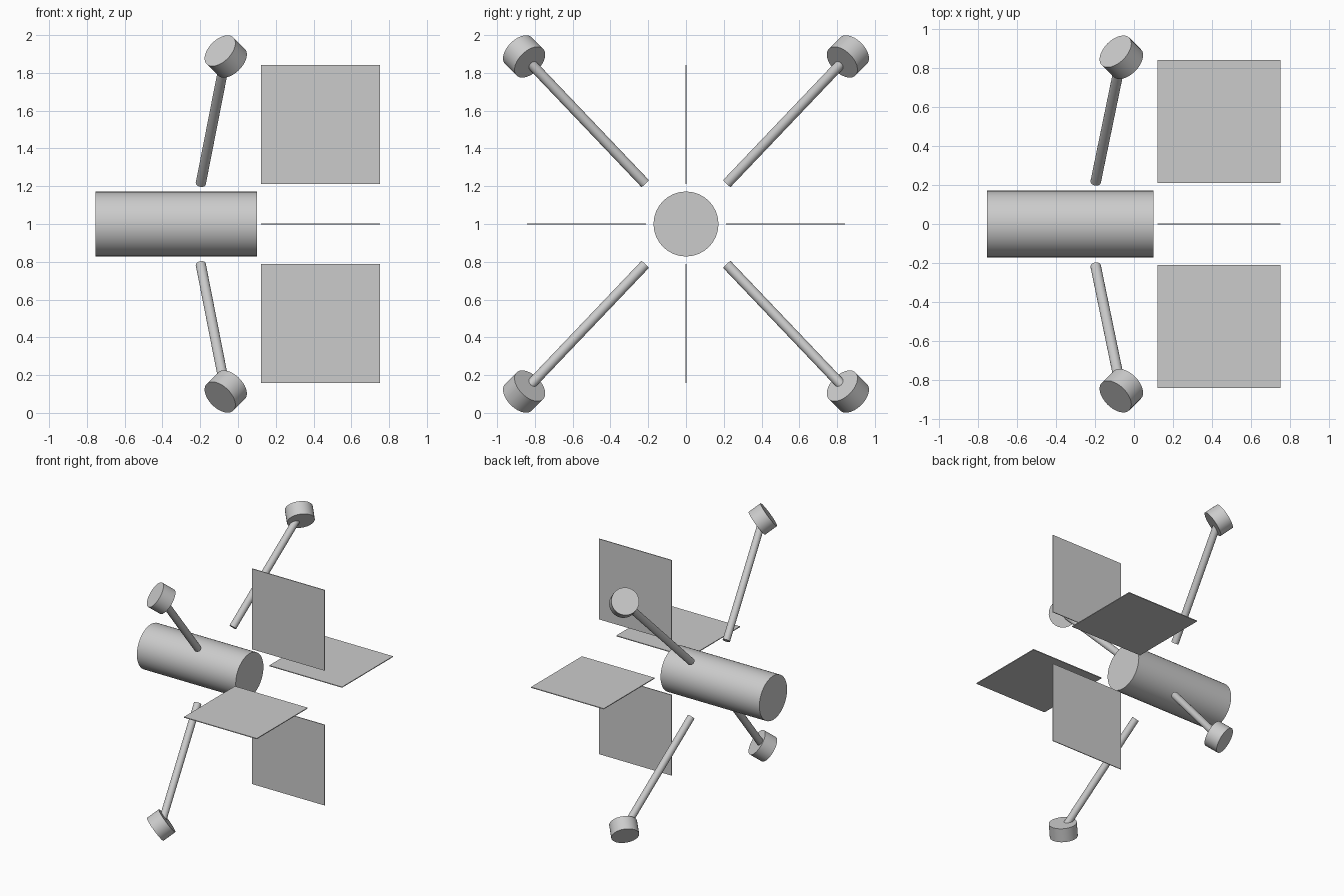
import bpy
from mathutils import Vector

cube = bpy.data.objects.get("Cube")
if cube:
    bpy.data.objects.remove(cube, do_unlink=True)

grey = bpy.data.materials.new("light grey")
grey.use_nodes = True
colour = (0.6, 0.6, 0.6, 1)
grey.diffuse_color = colour
grey.node_tree.nodes["Principled BSDF"].inputs["Base Color"].default_value = colour

CENTRE = Vector((0, 0, 1))


def finish(name):
    obj = bpy.context.object
    obj.name = name
    obj.data.materials.append(grey)
    return obj


def rod(name, start, end, radius):
    """Smooth capped cylinder between two points given relative to the hub."""
    axis = end - start
    bpy.ops.mesh.primitive_cylinder_add(
        vertices=32, radius=radius, depth=axis.length,
        location=CENTRE + (start + end) / 2,
        rotation=axis.to_track_quat('Z', 'Y').to_euler())
    bpy.ops.object.shade_smooth_by_angle()
    return finish(name)


def panel(name, location, size):
    bpy.ops.mesh.primitive_cube_add(size=1, location=CENTRE + Vector(location))
    bpy.context.object.scale = size
    bpy.ops.object.transform_apply(location=False, rotation=False, scale=True)
    return finish(name)


# Main body lying along x
rod("body", Vector((-0.755, 0, 0)), Vector((0.1, 0, 0)), 0.172)

# Four thin square panels around the tail
SIDE, THICK, OUT = 0.63, 0.006, 0.527
for sign, side, height in ((1, "back", "upper"), (-1, "front", "lower")):
    panel(height + "_panel", (0.437, 0, sign * OUT), (SIDE, THICK, SIDE))
    panel(side + "_panel", (0.437, sign * OUT, 0), (SIDE, SIDE, THICK))

# Four diagonal arms, each ending in a tilted drum
for sy, side in ((1, "back"), (-1, "front")):
    for sz, height in ((1, "upper"), (-1, "lower")):
        inner = Vector((-0.197, sy * 0.217, sz * 0.215))
        outer = Vector((-0.065, sy * 0.857, sz * 0.887))
        rod(f"{height}_{side}_arm", inner, outer, 0.027)
        half = Vector((-1, sy, sz)).normalized() * 0.0525
        rod(f"{height}_{side}_drum", outer - half, outer + half, 0.1)
